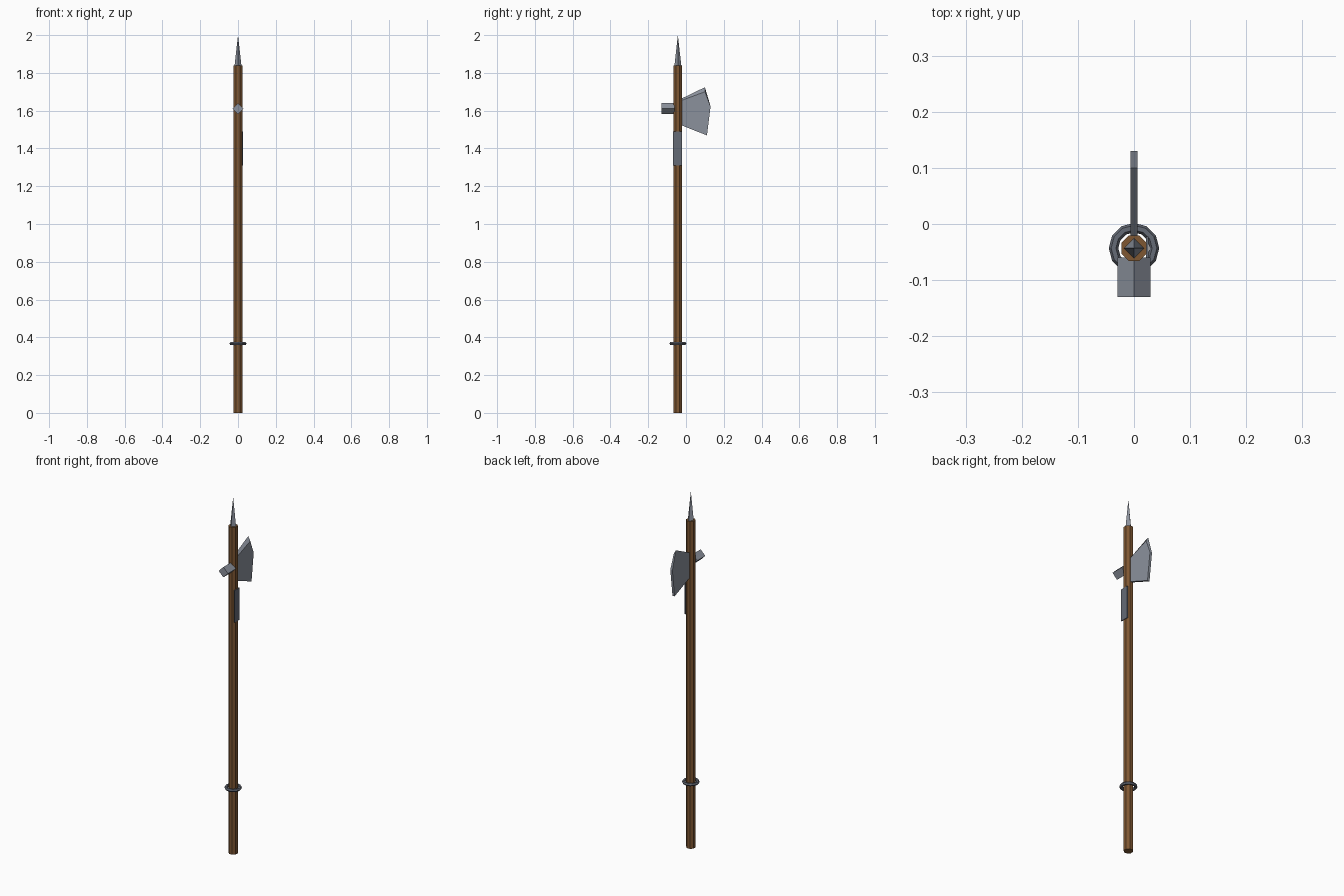
import bpy, bmesh, math
from mathutils import Matrix

if "Cube" in bpy.data.objects:
    bpy.data.objects.remove(bpy.data.objects["Cube"])

CY = -0.043  # shaft axis in y


def mat(name, c):
    m = bpy.data.materials.new(name)
    m.diffuse_color = (*c, 1)
    m.use_nodes = True
    m.node_tree.nodes["Principled BSDF"].inputs["Base Color"].default_value = m.diffuse_color
    return m


WOOD = mat("brown wood", (0.21, 0.095, 0.032))
STEEL = mat("light steel", (0.26, 0.285, 0.335))
IRON = mat("dark iron", (0.13, 0.145, 0.18))


def finish(name, bm, material):
    bmesh.ops.recalc_face_normals(bm, faces=bm.faces)
    me = bpy.data.meshes.new(name)
    bm.to_mesh(me)
    bm.free()
    me.materials.append(material)
    ob = bpy.data.objects.new(name, me)
    bpy.context.collection.objects.link(ob)
    return ob


def cone(name, sides, r1, r2, depth, matrix, material):
    bm = bmesh.new()
    bmesh.ops.create_cone(bm, cap_ends=True, segments=sides, radius1=r1,
                          radius2=r2, depth=depth, matrix=matrix)
    return finish(name, bm, material)


# Octagonal shaft
cone("shaft", 8, 0.0245, 0.0245, 1.84,
     Matrix.Translation((0, CY, 0.92)) @ Matrix.Rotation(math.pi / 8, 4, 'Z'), WOOD)

# Four-sided tip
cone("spike", 4, 0.018, 0, 0.16, Matrix.Translation((0, CY, 1.92)), STEEL)

# Diamond-section hammer on the front
cone("hammer", 4, 0.029, 0.029, 0.07,
     Matrix.Translation((0, -0.095, 1.611)) @ Matrix.Rotation(math.pi / 2, 4, 'X'), STEEL)

# Axe blade on the back, upper tip slanted across its thickness
right = [(-0.03, 1.652), (0.10, 1.70), (0.13, 1.623), (0.111, 1.469), (-0.03, 1.525)]
left = [(-0.03, 1.661), (0.10, 1.724)] + right[2:]
bm = bmesh.new()
R = [bm.verts.new((0.0065, y, z)) for y, z in right]
L = [bm.verts.new((-0.0065, y, z)) for y, z in left]
bm.faces.new(R)
bm.faces.new(L[::-1])
for i in range(5):
    j = (i + 1) % 5
    bm.faces.new((R[i], L[i], L[j], R[j]))
finish("axe_blade", bm, STEEL)

# Side plate on the right of the shaft
bm = bmesh.new()
bmesh.ops.create_cube(bm, size=1, matrix=Matrix.Translation((0.0235, CY - 0.002, 1.40))
                      @ Matrix.Diagonal((0.005, 0.045, 0.18, 1)))
finish("side_plate", bm, IRON)

# Low-poly ring round the lower shaft
bpy.ops.mesh.primitive_torus_add(major_segments=12, minor_segments=6, major_radius=0.0365,
                                 minor_radius=0.0085, location=(0, CY, 0.367))
ring = bpy.context.object
ring.name = "ring"
ring.data.materials.append(IRON)
